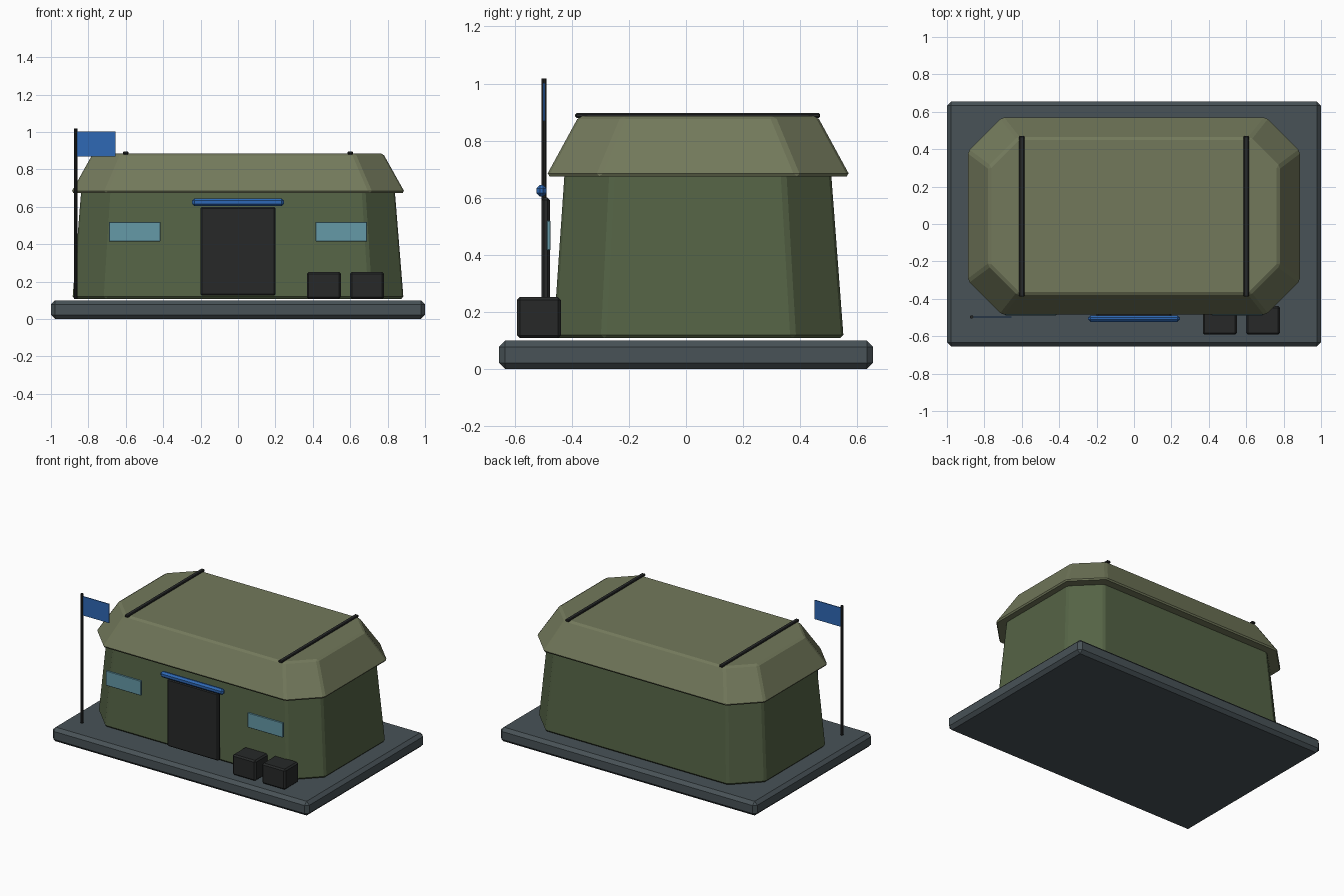
import bpy, bmesh, math

if "Cube" in bpy.data.objects:
    bpy.data.objects.remove(bpy.data.objects["Cube"])


def mat(name, rgb):
    m = bpy.data.materials.new(name)
    m.diffuse_color = (*rgb, 1)
    m.use_nodes = True
    m.node_tree.nodes["Principled BSDF"].inputs["Base Color"].default_value = m.diffuse_color
    return m


WALL = mat("wall_olive", (0.09, 0.125, 0.06))
ROOF = mat("roof_khaki", (0.17, 0.19, 0.105))
SLAB = mat("slab_grey", (0.065, 0.085, 0.095))
DARK = mat("dark_metal", (0.02, 0.022, 0.022))
BLUE = mat("blue", (0.028, 0.14, 0.46))
GLASS = mat("glass", (0.13, 0.32, 0.39))


def finish(bm, name, material, bevel):
    bmesh.ops.recalc_face_normals(bm, faces=bm.faces[:])
    me = bpy.data.meshes.new(name)
    bm.to_mesh(me)
    bm.free()
    ob = bpy.data.objects.new(name, me)
    bpy.context.collection.objects.link(ob)
    me.materials.append(material)
    if bevel:
        b = ob.modifiers.new("bevel", 'BEVEL')
        b.width = bevel
        b.segments = 1
        b.limit_method = 'ANGLE'
        b.angle_limit = math.radians(25)
    return ob


def box(name, x, y, z, material, bevel=0.0):
    # box given as (min, max) per axis
    bm = bmesh.new()
    bmesh.ops.create_cube(bm, size=1)
    for v in bm.verts:
        v.co = [(a + b) / 2 + c * (b - a) for (a, b), c in zip((x, y, z), v.co)]
    return finish(bm, name, material, bevel)


def chamfered_shell(name, rings, material, bevel):
    # each ring: half width, front y, back y, corner cut, height
    bm = bmesh.new()
    loops = []
    for w, f, k, c, z in rings:
        pts = [(-w + c, f), (w - c, f), (w, f + c), (w, k - c),
               (w - c, k), (-w + c, k), (-w, k - c), (-w, f + c)]
        loops.append([bm.verts.new((px, py, z)) for px, py in pts])
    for a, b in zip(loops, loops[1:]):
        for i in range(8):
            j = (i + 1) % 8
            bm.faces.new((a[i], a[j], b[j], b[i]))
    bm.faces.new(loops[0])
    bm.faces.new(loops[-1])
    return finish(bm, name, material, bevel)


# ground slab
box("base_slab", (-1, 1), (-0.655, 0.655), (0, 0.1), SLAB, 0.022)

# tapered walls and overhanging roof
chamfered_shell("walls", [(0.885, -0.465, 0.552, 0.175, 0.108),
                          (0.838, -0.425, 0.508, 0.165, 0.69)], WALL, 0.012)
chamfered_shell("roof", [(0.893, -0.49, 0.575, 0.182, 0.675),
                         (0.775, -0.375, 0.46, 0.155, 0.886)], ROOF, 0.012)

# roof straps
for side, s in (("left", -1), ("right", 1)):
    box(f"roof_strap_{side}", (s * 0.6 - 0.014, s * 0.6 + 0.014),
        (-0.388, 0.47), (0.88, 0.896), DARK, 0.004)
    # windows
    box(f"window_{side}", (s * 0.553 - 0.138, s * 0.553 + 0.138),
        (-0.488, -0.474), (0.415, 0.52), GLASS, 0.003)

# door and awning
box("door", (-0.2, 0.2), (-0.506, -0.477), (0.125, 0.6), DARK, 0.008)
box("door_awning", (-0.245, 0.245), (-0.523, -0.488), (0.604, 0.645), BLUE, 0.012)

# crates
for i, cx in enumerate((0.459, 0.69)):
    box(f"crate_{i + 1}", (cx - 0.091, cx + 0.091), (-0.592, -0.438),
        (0.108, 0.252), DARK, 0.01)

# flag pole and flag
bm = bmesh.new()
bmesh.ops.create_cone(bm, cap_ends=True, segments=10, radius1=0.009,
                      radius2=0.009, depth=0.91)
for v in bm.verts:
    v.co.x -= 0.868
    v.co.y -= 0.497
    v.co.z += 0.563
finish(bm, "flag_pole", DARK, 0)
box("flag", (-0.865, -0.655), (-0.5, -0.494), (0.868, 1.002), BLUE)
